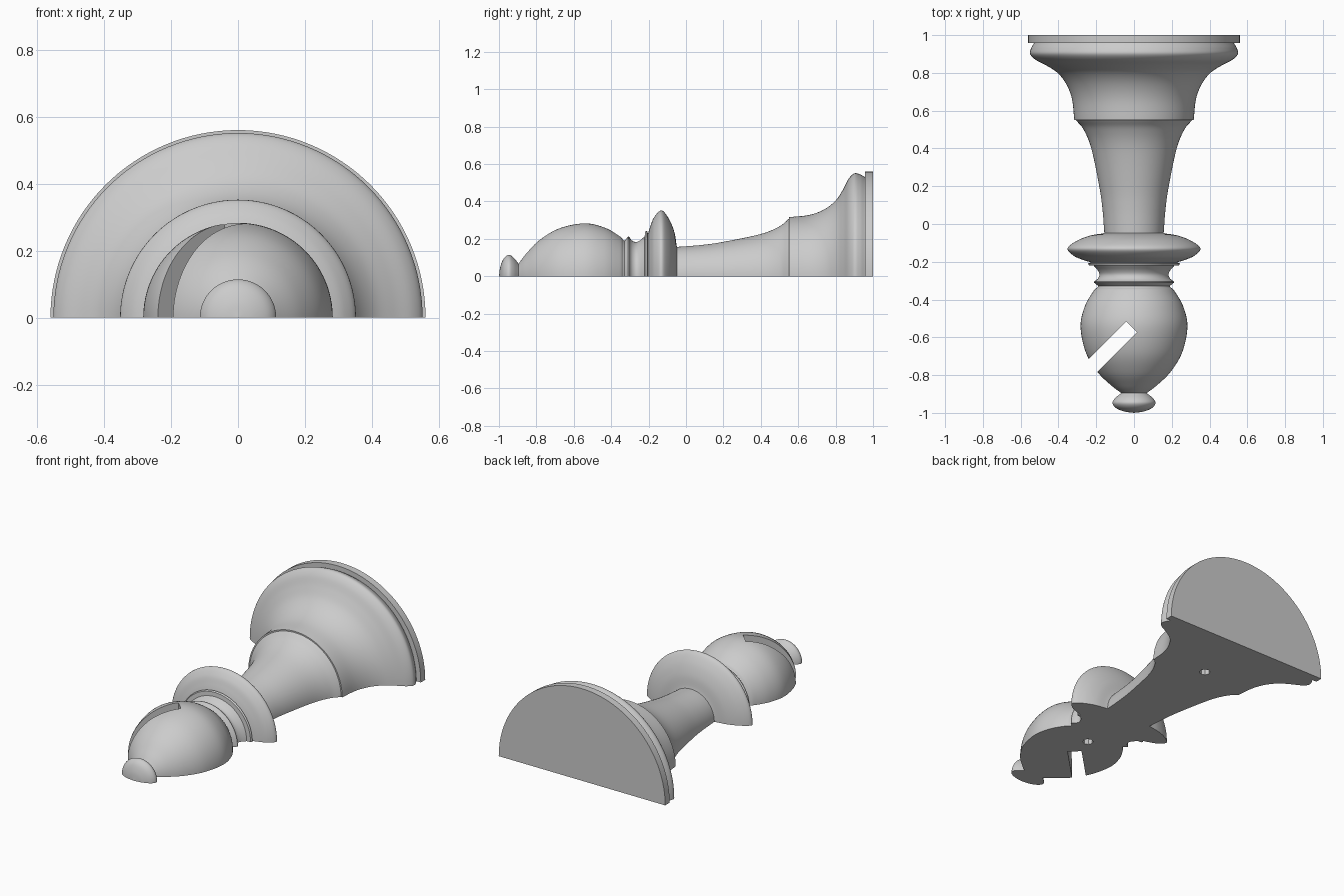
import bpy, bmesh, math
from mathutils import Vector, Matrix

if "Cube" in bpy.data.objects:
    bpy.data.objects.remove(bpy.data.objects["Cube"])

SEGMENTS = 64


def spline(pts, steps=6):
    """Catmull-Rom curve through (y, radius) points."""
    p = [Vector(q) for q in pts]
    p = [2 * p[0] - p[1]] + p + [2 * p[-1] - p[-2]]
    out = []
    for a, b, c, d in zip(p, p[1:], p[2:], p[3:]):
        for i in range(steps):
            t = i / steps
            out.append(0.5 * (2 * b + (c - a) * t + (2 * a - 5 * b + 4 * c - d) * t**2
                              + (3 * b - a - 3 * c + d) * t**3))
    return out + [p[-2]]


# Turned profile, from foot to tip; each line is one moulding
profile = [Vector((1, 0)), Vector((1, 0.56)), Vector((0.957, 0.56))]
profile += spline([(0.957, 0.53), (0.93, 0.545), (0.9, 0.55), (0.87, 0.522), (0.84, 0.465),
                   (0.8, 0.405), (0.74, 0.358), (0.66, 0.328), (0.55, 0.316)])       # foot
profile += spline([(0.55, 0.308), (0.5, 0.267), (0.4, 0.226), (0.2, 0.184),
                   (0.08, 0.167), (-0.048, 0.157)])                                 # neck
profile += spline([(-0.05, 0.165), (-0.062, 0.235), (-0.09, 0.305), (-0.13, 0.352),
                   (-0.169, 0.318), (-0.19, 0.27), (-0.203, 0.228)])                # collar
profile += [Vector((-0.209, 0.243)), Vector((-0.219, 0.238))]                       # fillet
profile += spline([(-0.221, 0.213), (-0.245, 0.192), (-0.268, 0.183),
                   (-0.29, 0.192), (-0.305, 0.213)], 4)                             # cove
profile += [Vector((-0.309, 0.213)), Vector((-0.328, 0.19))]
profile += spline([(-0.335, 0.193), (-0.356, 0.215), (-0.437, 0.261), (-0.545, 0.283),
                   (-0.68, 0.255), (-0.785, 0.192), (-0.855, 0.12), (-0.893, 0.07)])  # head
profile += spline([(-0.895, 0.067), (-0.922, 0.1), (-0.948, 0.114), (-0.975, 0.094),
                   (-0.993, 0.05), (-1, 0)])                                        # finial

# Half turn of the profile, closed with a flat underside
bm = bmesh.new()
verts = [bm.verts.new((r, y, 0)) for y, r in profile]
edges = [bm.edges.new(e) for e in zip(verts, verts[1:])]
bmesh.ops.spin(bm, geom=verts + edges, cent=(0, 0, 0), axis=(0, -1, 0),
               dvec=(0, 0, 0), angle=math.pi, steps=SEGMENTS)
bmesh.ops.remove_doubles(bm, verts=bm.verts, dist=1e-5)
bmesh.ops.holes_fill(bm, edges=[e for e in bm.edges if e.is_boundary], sides=0)
bmesh.ops.recalc_face_normals(bm, faces=bm.faces)
mesh = bpy.data.meshes.new("half_bishop")
bm.to_mesh(mesh)
bm.free()
body = bpy.data.objects.new("half_bishop", mesh)
bpy.context.collection.objects.link(body)
if min((body.matrix_world @ v.co).z for v in mesh.vertices) < -0.1:
    mesh.transform(Matrix.Diagonal((1, 1, -1, 1)))
    mesh.flip_normals()


def cut(cutter):
    cutter.hide_render = True
    mod = body.modifiers.new("cut", 'BOOLEAN')
    mod.operation, mod.solver, mod.object = 'DIFFERENCE', 'EXACT', cutter
    bpy.context.view_layer.objects.active = body
    bpy.ops.object.modifier_apply(modifier=mod.name)
    bpy.data.objects.remove(cutter)


# Diagonal slot in the head
length, width = 0.5, 0.08
end = Vector((-0.0125, -0.544, 0))
centre = end + Vector((-1, -1, 0)).normalized() * length / 2
bpy.ops.mesh.primitive_cube_add(size=1, location=centre, rotation=(0, 0, math.pi / 4))
slot = bpy.context.object
slot.name = "slot_cutter"
slot.scale = (length, width, 1)
bpy.context.view_layer.update()
cut(slot)

# Alignment peg holes in the flat underside
for y in (0.63, -0.41):
    bpy.ops.mesh.primitive_cylinder_add(vertices=8, radius=0.031, depth=0.2, location=(0, y, 0))
    peg = bpy.context.object
    peg.name = "peg_hole_cutter"
    cut(peg)

bpy.ops.object.select_all(action='DESELECT')
body.select_set(True)
bpy.context.view_layer.objects.active = body
bpy.ops.object.shade_smooth_by_angle(angle=math.radians(30))
